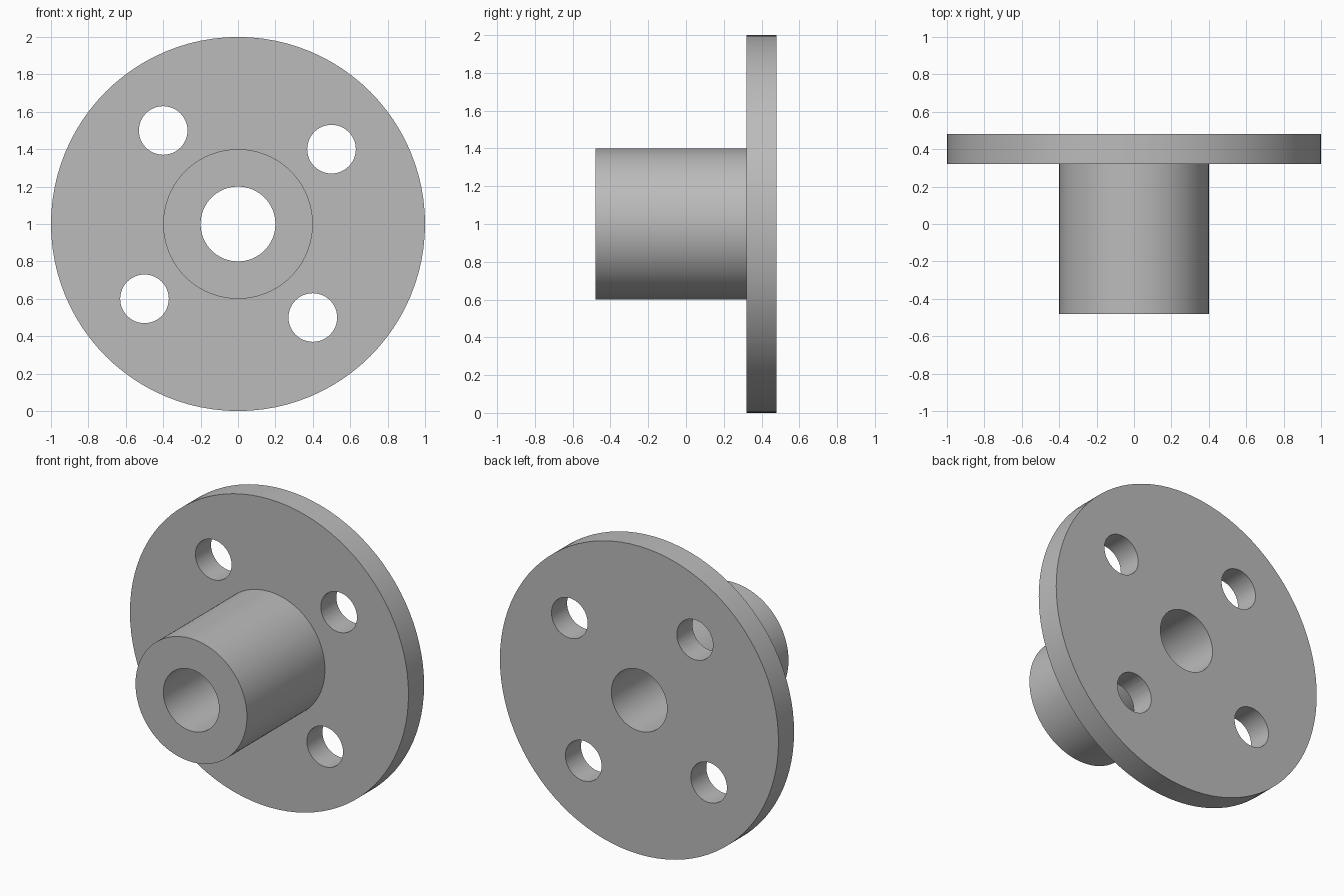
import bpy
import bmesh
from math import pi, radians
from mathutils import Matrix, Vector

if "Cube" in bpy.data.objects:
    bpy.data.objects.remove(bpy.data.objects["Cube"], do_unlink=True)

CENTRE = Vector((0, 0, 1))
FRONT, STEP, BACK = -0.48, 0.32, 0.48
BORE_R, HUB_R, FLANGE_R, BOLT_R = 0.2, 0.4, 1.0, 0.13
SEGMENTS = 96

grey = bpy.data.materials.new("plain_grey")
grey.use_nodes = True
colour = (0.5, 0.5, 0.5, 1)
grey.diffuse_color = colour
grey.node_tree.nodes["Principled BSDF"].inputs["Base Color"].default_value = colour


def add_object(name, bm):
    bmesh.ops.recalc_face_normals(bm, faces=bm.faces)
    mesh = bpy.data.meshes.new(name)
    bm.to_mesh(mesh)
    bm.free()
    mesh.materials.append(grey)
    obj = bpy.data.objects.new(name, mesh)
    bpy.context.collection.objects.link(obj)
    return obj


# Hub, flange and bore: one stepped profile turned about the y axis
profile = [(BORE_R, FRONT), (HUB_R, FRONT), (HUB_R, STEP),
           (FLANGE_R, STEP), (FLANGE_R, BACK), (BORE_R, BACK)]
bm = bmesh.new()
verts = [bm.verts.new(CENTRE + Vector((r, y, 0))) for r, y in profile]
edges = [bm.edges.new((a, b)) for a, b in zip(verts, verts[1:] + verts[:1])]
bmesh.ops.spin(bm, geom=verts + edges, cent=CENTRE, axis=(0, 1, 0),
               angle=2 * pi, steps=SEGMENTS)
bmesh.ops.remove_doubles(bm, verts=bm.verts, dist=0.0001)
flanged_hub = add_object("flanged_hub", bm)

# Four bolt holes, a quarter turn apart
bm = bmesh.new()
for i in range(4):
    offset = Matrix.Rotation(i * pi / 2, 3, 'Y') @ Vector((0.5, 0, 0.4))
    place = (Matrix.Translation(CENTRE + offset + Vector((0, (STEP + BACK) / 2, 0)))
             @ Matrix.Rotation(pi / 2, 4, 'X'))
    bmesh.ops.create_cone(bm, cap_ends=True, segments=48, radius1=BOLT_R,
                          radius2=BOLT_R, depth=0.4, matrix=place)
cutter = add_object("bolt_hole_cutter", bm)
cutter.hide_render = True

cut = flanged_hub.modifiers.new("bolt_holes", 'BOOLEAN')
cut.operation = 'DIFFERENCE'
cut.solver = 'EXACT'
cut.object = cutter

bpy.ops.object.select_all(action='DESELECT')
flanged_hub.select_set(True)
bpy.context.view_layer.objects.active = flanged_hub
bpy.ops.object.modifier_apply(modifier=cut.name)
bpy.data.objects.remove(cutter, do_unlink=True)

# Smooth round walls, crisp rims
bpy.ops.object.shade_smooth_by_angle(angle=radians(30))
